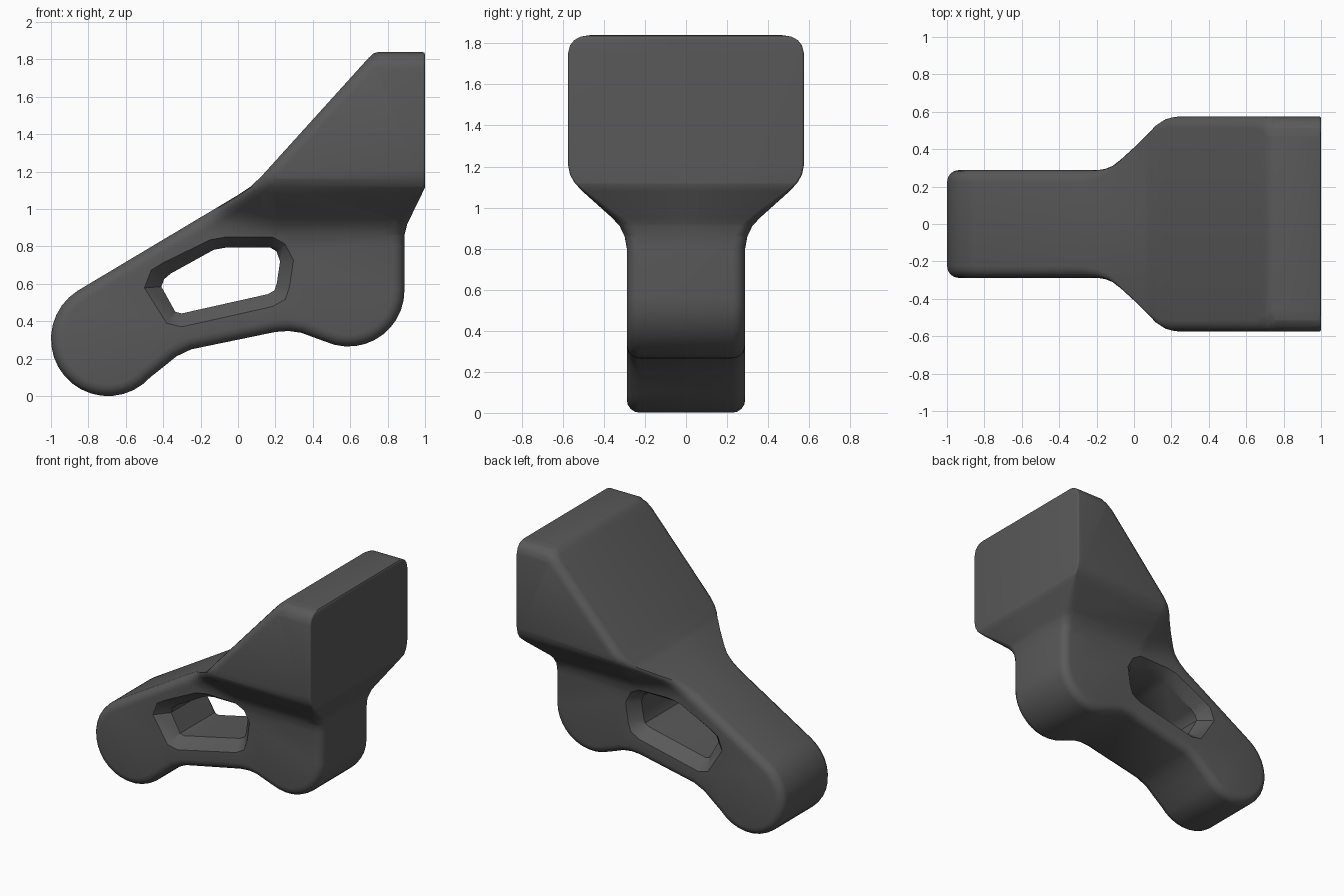
import bpy, bmesh
from math import sin, cos, pi, radians
from mathutils import Vector

if "Cube" in bpy.data.objects:
    bpy.data.objects.remove(bpy.data.objects["Cube"])


def arc(cx, cz, r, a0, a1, n):
    angles = [radians(a0 + (a1 - a0) * i / n) for i in range(n + 1)]
    return [(cx + r * cos(a), cz + r * sin(a)) for a in angles]


def offset(pts, dists):
    """Shift a closed outline to its left, with mitred corners."""
    out = []
    for i, p in enumerate(pts):
        a, b, c = Vector(pts[i - 1]), Vector(p), Vector(pts[(i + 1) % len(pts)])
        d1, d2 = (b - a).normalized(), (c - b).normalized()
        n1, n2 = Vector((-d1.y, d1.x)), Vector((-d2.y, d2.x))
        out.append(b + (n1 + n2) / (1 + n1.dot(n2)) * dists[i])
    return out


# Half width against height: narrow foot, flare, wide rounded head
WIDTH = [(0.80, .288), (0.86, .299), (0.91, .323), (0.95, .36), (1.08, .505),
         (1.12, .542), (1.16, .565), (1.21, .575), (1.75, .575), (1.79, .565),
         (1.815, .545), (1.832, .515), (1.84, .475)]
FLARE_X, TILT = 0.2, 0.22


def half_width(x, z):
    z -= TILT * max(0, FLARE_X - x)
    if z <= WIDTH[0][0]:
        return WIDTH[0][1]
    for (z0, w0), (z1, w1) in zip(WIDTH, WIDTH[1:]):
        if z <= z1:
            return w0 + (w1 - w0) * (z - z0) / (z1 - z0)
    return WIDTH[-1][1]


# Side outline, counter-clockwise
outline = (arc(-.695, .305, .305, 122, 318, 18)
           + [(-.40, .155), (-.33, .212), (-.25, .25), (.2, .343), (.27, .348),
              (.34, .338), (.41, .312)]
           + arc(.59, .565, .3, 246, 360, 11)
           + [(.89, .86), (.905, .92), (1, 1.115), (1, 1.825), (.996, 1.836),
              (.985, 1.84), (.75, 1.84), (.725, 1.832), (.70, 1.81), (.13, 1.18),
              (.07, 1.122), (0, 1.075)])
# Window outline, clockwise
window = [(-.41, .585), (-.395, .625), (-.36, .655), (-.13, .782), (-.06, .795),
          (.17, .795), (.205, .775), (.225, .72), (.207, .60), (.195, .565),
          (.16, .545), (-.30, .442), (-.335, .45)]

bm = bmesh.new()


def add_rings(rings):
    """Bridge successive (points, depths) rings; return the last ring's edges."""
    rows = [[bm.verts.new((p[0], d, p[1])) for p, d in zip(pts, deps)]
            for pts, deps in rings]
    n = len(rows[0])
    for r0, r1 in zip(rows, rows[1:]):
        for i in range(n):
            j = (i + 1) % n
            bm.faces.new((r0[i], r0[j], r1[j], r1[i]))
    return [bm.edges.get((rows[-1][i], rows[-1][(i + 1) % n])) for i in range(n)]


# Rounded rim, with a tighter radius around the head's flat back and top
radii = [.012 if (x > .95 or z > 1.835) else .062 for x, z in outline]
rim = []
for k in range(5):
    a = k / 4 * pi / 2
    rim.append((offset(outline, [r * (1 - cos(a)) for r in radii]),
                [r * (1 - sin(a)) for r in radii]))
edges = add_rings(rim)

# Chamfered window rim, slimmer along the top and wider at the left tip
reach = [.056 if z > .74 else .082 if x < -.39 else .07 for x, z in window]
edges += add_rings([(offset(window, [r * o for r in reach]), [d] * len(window))
                    for o, d in ((0, .085), (.8, .015), (1, 0))])

# Side panel, cut along the flare so that it can bend
bmesh.ops.triangle_fill(bm, edges=edges, use_beauty=True, normal=(0, -1, 0))


def cut(faces, co, no):
    geom = set(faces)
    for f in faces:
        geom.update(f.verts)
        geom.update(f.edges)
    bmesh.ops.bisect_plane(bm, geom=list(geom), dist=1e-5, plane_co=co, plane_no=no)


cut(list(bm.faces), (FLARE_X, 0, 0), (1, 0, 0))
for z, _ in WIDTH[:-1]:
    for left in (True, False):
        side = [f for f in bm.faces
                if (f.calc_center_median().x < FLARE_X) == left]
        cut(side, (FLARE_X, 0, z), (TILT if left else 0, 0, 1))
for v in bm.verts:
    v.co.y -= half_width(v.co.x, v.co.z)

# Walls to the middle plane
rim_edges = [e for e in bm.edges if e.is_boundary]
new = bmesh.ops.extrude_edge_only(bm, edges=rim_edges)["geom"]
for v in new:
    if isinstance(v, bmesh.types.BMVert):
        v.co.y = 0
bmesh.ops.recalc_face_normals(bm, faces=bm.faces[:])
bm.normal_update()
front = min(bm.faces, key=lambda f: f.calc_center_median().y)
if front.normal.y > 0:
    bmesh.ops.reverse_faces(bm, faces=bm.faces[:])

mesh = bpy.data.meshes.new("bracket_body")
bm.to_mesh(mesh)
bm.free()
body = bpy.data.objects.new("bracket_body", mesh)
bpy.context.collection.objects.link(body)
bpy.context.view_layer.objects.active = body
body.select_set(True)

# Dark grey finish
dark = bpy.data.materials.new("dark_grey")
dark.diffuse_color = (.1, .1, .1, 1)
dark.use_nodes = True
dark.node_tree.nodes["Principled BSDF"].inputs["Base Color"].default_value = dark.diffuse_color
mesh.materials.append(dark)

# Mirror to the far side
mod = body.modifiers.new("mirror", 'MIRROR')
mod.use_axis = (False, True, False)
mod.use_clip = True
bpy.ops.object.modifier_apply(modifier=mod.name)
bpy.ops.object.shade_smooth_by_angle(angle=radians(35))
